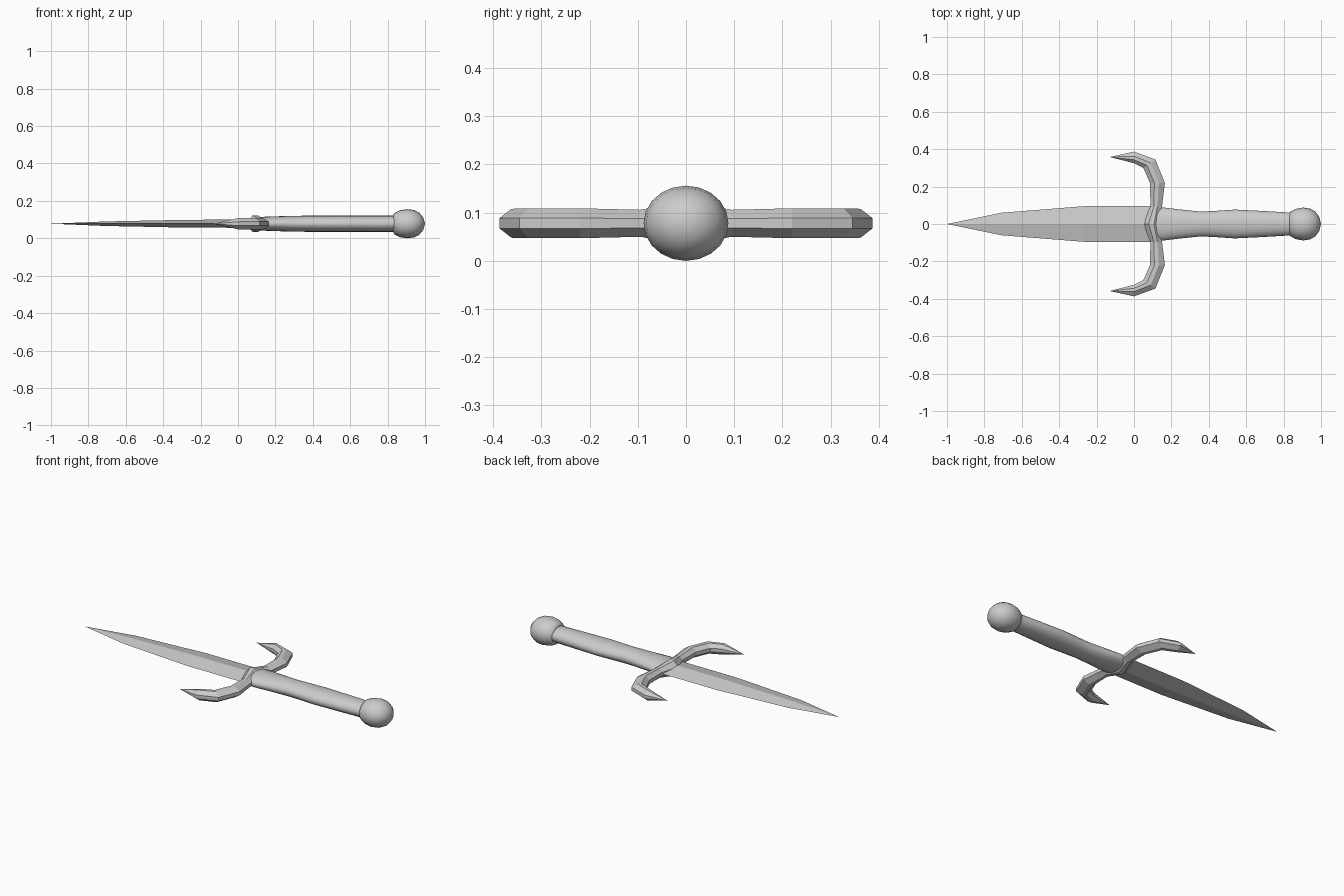
import bpy, bmesh, math

if "Cube" in bpy.data.objects:
    bpy.data.objects.remove(bpy.data.objects["Cube"])

ZC = 0.078  # height of the dagger's long axis


def loft(name, rings, smooth=0):
    """Skin a list of rings; a ring with one point becomes a tip."""
    bm = bmesh.new()
    vr = [[bm.verts.new(p) for p in r] for r in rings]
    for a, b in zip(vr, vr[1:]):
        n = max(len(a), len(b))
        for i in range(n):
            j = (i + 1) % n
            if len(a) == 1:
                bm.faces.new((a[0], b[i], b[j]))
            elif len(b) == 1:
                bm.faces.new((a[i], a[j], b[0]))
            else:
                bm.faces.new((a[i], a[j], b[j], b[i]))
    for r in (vr[0], vr[-1]):
        if len(r) > 2:
            bm.faces.new(r)
    bmesh.ops.recalc_face_normals(bm, faces=bm.faces)
    me = bpy.data.meshes.new(name)
    bm.to_mesh(me)
    bm.free()
    ob = bpy.data.objects.new(name, me)
    bpy.context.collection.objects.link(ob)
    if smooth:
        bpy.ops.object.select_all(action='DESELECT')
        ob.select_set(True)
        bpy.context.view_layer.objects.active = ob
        bpy.ops.object.shade_smooth_by_angle(angle=math.radians(smooth))
    return ob


def ellipse(x, ry, rz, n=20):
    if ry == 0:
        return [(x, 0, ZC)]
    return [(x, ry * math.cos(2 * math.pi * i / n), ZC + rz * math.sin(2 * math.pi * i / n))
            for i in range(n)]


# Blade: diamond section, x / half width / half thickness
blade = [(-1, 0, 0), (-0.71, 0.06, 0.012), (-0.27, 0.095, 0.021), (0.11, 0.095, 0.022)]
loft("blade", [ellipse(x, w, t, 4) for x, w, t in blade])

# Handle: waisted oval grip
grip = [(0.11, 0.088, 0.036), (0.16, 0.088, 0.038), (0.25, 0.077, 0.041),
        (0.36, 0.066, 0.043), (0.45, 0.071, 0.043), (0.54, 0.077, 0.043),
        (0.70, 0.069, 0.043), (0.85, 0.06, 0.043)]
loft("handle", [ellipse(*s) for s in grip], 40)

# Pommel: slightly flattened ball
ball = [(0.832, 0.056), (0.838, 0.066), (0.865, 0.081), (0.905, 0.088), (0.94, 0.083),
        (0.97, 0.066), (0.99, 0.039), (1.0, 0)]
loft("pommel", [ellipse(x, r, r * 0.078 / 0.088) for x, r in ball], 50)

# Crossguard: faceted section swept along a curl, inner xy / outer xy / half height
arm = [((0.05, 0), (0.145, 0), 0.045),
       ((0.088, 0.095), (0.15, 0.095), 0.028),
       ((0.085, 0.22), (0.165, 0.22), 0.031),
       ((0.05, 0.30), (0.115, 0.345), 0.031),
       ((0.0, 0.325), (0.0, 0.387), 0.030)]
profile = [(0, 0.35), (0.3, 1), (0.6, 1), (1, 0.35), (1, -0.35), (0.6, -1), (0.3, -1), (0, -0.35)]


def guard_ring(inner, outer, h, side):
    return [(inner[0] + (outer[0] - inner[0]) * u,
             side * (inner[1] + (outer[1] - inner[1]) * u), ZC + h * v) for u, v in profile]


# Both arms form one continuous loft, tip to tip
left = [guard_ring(*s, -1) for s in reversed(arm)]
right = [guard_ring(*s, 1) for s in arm[1:]]
loft("crossguard", [[(-0.13, -0.358, ZC)]] + left + right + [[(-0.13, 0.358, ZC)]])
